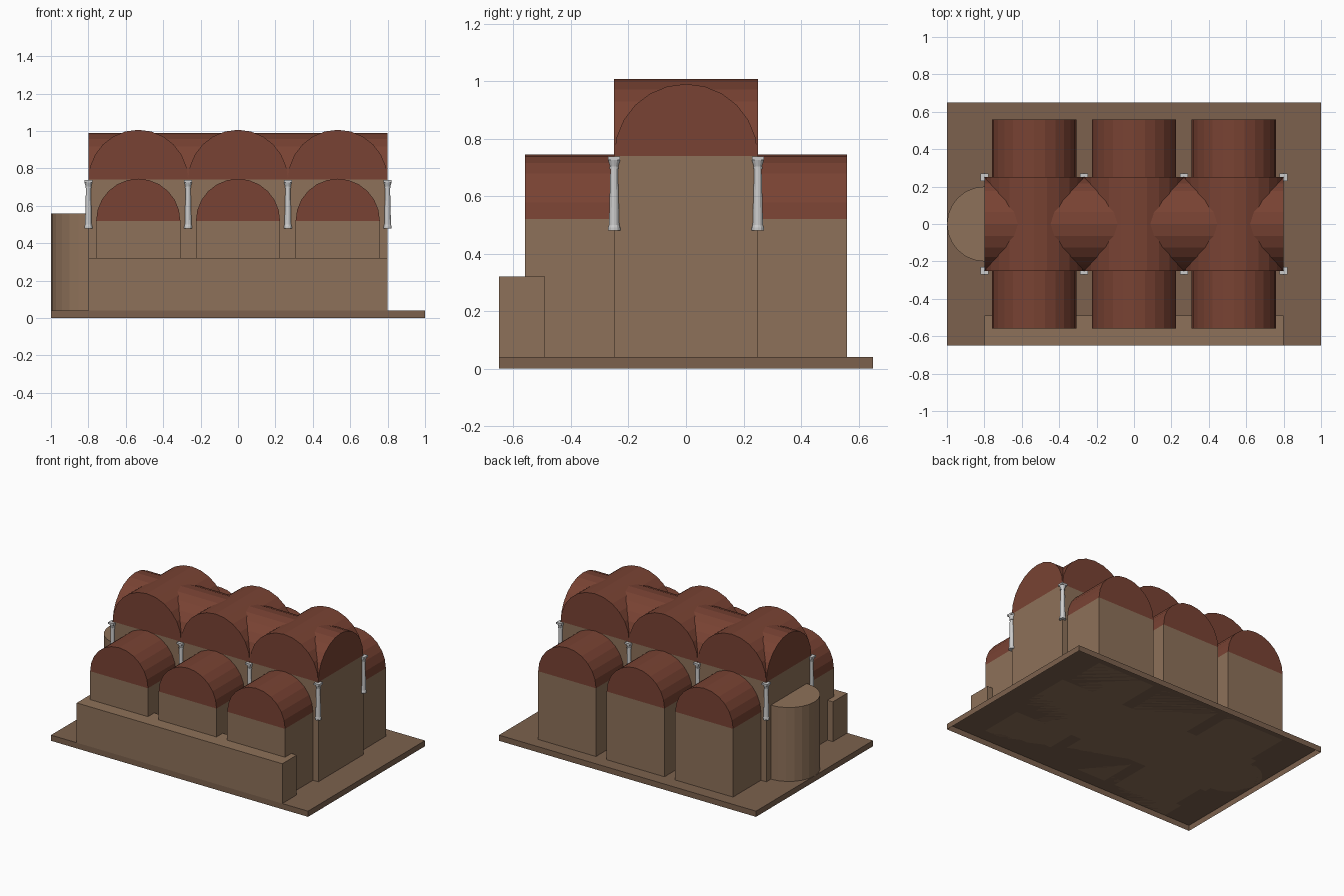
import bpy, bmesh, math

if "Cube" in bpy.data.objects:
    bpy.data.objects.remove(bpy.data.objects["Cube"])


def material(name, rgb):
    m = bpy.data.materials.new(name)
    m.diffuse_color = (*rgb, 1)
    m.use_nodes = True
    m.node_tree.nodes["Principled BSDF"].inputs["Base Color"].default_value = m.diffuse_color
    return m


brick = material("brick", (0.27, 0.165, 0.10))
paving = material("paving", (0.20, 0.12, 0.075))
tile = material("roof_tile", (0.19, 0.055, 0.033))


def finish(name, bm, mat=None):
    bmesh.ops.recalc_face_normals(bm, faces=bm.faces)
    me = bpy.data.meshes.new(name)
    bm.to_mesh(me)
    bm.free()
    ob = bpy.data.objects.new(name, me)
    bpy.context.collection.objects.link(ob)
    if mat:
        me.materials.append(mat)
    return ob


def box(name, x0, x1, y0, y1, z0, z1, mat, open_bottom=False):
    bm = bmesh.new()
    bmesh.ops.create_cube(bm, size=1)
    for v in bm.verts:
        v.co = (x1 if v.co.x > 0 else x0, y1 if v.co.y > 0 else y0, z1 if v.co.z > 0 else z0)
    finish(name, bm, mat)
    if open_bottom:
        me = bpy.data.objects[name].data
        bm = bmesh.new()
        bm.from_mesh(me)
        low = [f for f in bm.faces if f.normal.z < -0.5]
        bmesh.ops.delete(bm, geom=low, context='FACES_ONLY')
        bm.to_mesh(me)
        bm.free()


def barrel(name, axis, centre, a0, a1, radius, z, steps=12):
    """Closed half cylinder running along the x or y axis."""
    bm = bmesh.new()
    ring = []
    for i in range(steps + 1):
        t = math.pi * i / steps
        u, h = centre + radius * math.cos(t), z + radius * math.sin(t)
        ring.append(bm.verts.new((a0, u, h) if axis == 'x' else (u, a0, h)))
    face = bm.faces.new(ring)
    out = bmesh.ops.extrude_face_region(bm, geom=[face], use_keep_orig=True)
    shift = (a1 - a0, 0, 0) if axis == 'x' else (0, a1 - a0, 0)
    verts = [g for g in out['geom'] if isinstance(g, bmesh.types.BMVert)]
    bmesh.ops.translate(bm, verts=verts, vec=shift)
    finish(name, bm, tile)


def frustum(bm, x, y, z0, z1, r0, r1, sides):
    turn = math.pi / 4 if sides == 4 else 0
    rings = []
    for z, r in ((z0, r0), (z1, r1)):
        r = r * math.sqrt(2) if sides == 4 else r
        rings.append([bm.verts.new((x + r * math.cos(turn + math.tau * i / sides),
                                    y + r * math.sin(turn + math.tau * i / sides), z))
                      for i in range(sides)])
    for i in range(sides):
        j = (i + 1) % sides
        bm.faces.new((rings[0][i], rings[0][j], rings[1][j], rings[1][i]))
    bm.faces.new(rings[0][::-1])
    bm.faces.new(rings[1])


# ground platform, nave walls and front porch
box("platform", -1, 1, -0.65, 0.65, 0, 0.04, paving, open_bottom=True)
box("nave_walls", -0.8, 0.8, -0.25, 0.25, 0.04, 0.74, brick)
box("front_porch", -0.8, 0.8, -0.65, -0.49, 0.04, 0.32, brick)

# round apse at the left end
bm = bmesh.new()
frustum(bm, -0.8, 0, 0.04, 0.56, 0.2, 0.2, 24)
finish("apse", bm, brick)

# groin vault over the nave: one long barrel crossed by three
BAY = 1.6 / 3
barrel("nave_long_vault", 'x', 0, -0.8, 0.8, 0.25, 0.74)
for i in (-1, 0, 1):
    cx = i * BAY
    barrel("nave_cross_vault", 'y', cx, -0.25, 0.25, BAY / 2, 0.74)
    # side chambers with their own barrel roofs
    for s in (-1, 1):
        y0, y1 = sorted((s * 0.25, s * 0.56))
        box("side_chamber", cx - 0.225, cx + 0.225, y0, y1, 0.04, 0.52, brick)
        barrel("side_chamber_vault", 'y', cx, y0, y1, 0.225, 0.52)

# columns carrying the vault springings
COLUMN = [(0.48, 0.49, 0.022, 0.022, 12), (0.49, 0.50, 0.021, 0.018, 12),
          (0.50, 0.695, 0.018, 0.013, 12), (0.695, 0.703, 0.016, 0.016, 12),
          (0.703, 0.725, 0.014, 0.021, 12), (0.725, 0.737, 0.021, 0.021, 4)]
for i in range(4):
    for y in (-0.25, 0.25):
        bm = bmesh.new()
        for z0, z1, r0, r1, sides in COLUMN:
            frustum(bm, -0.8 + i * BAY, y, z0, z1, r0, r1, sides)
        ob = finish("column", bm)
